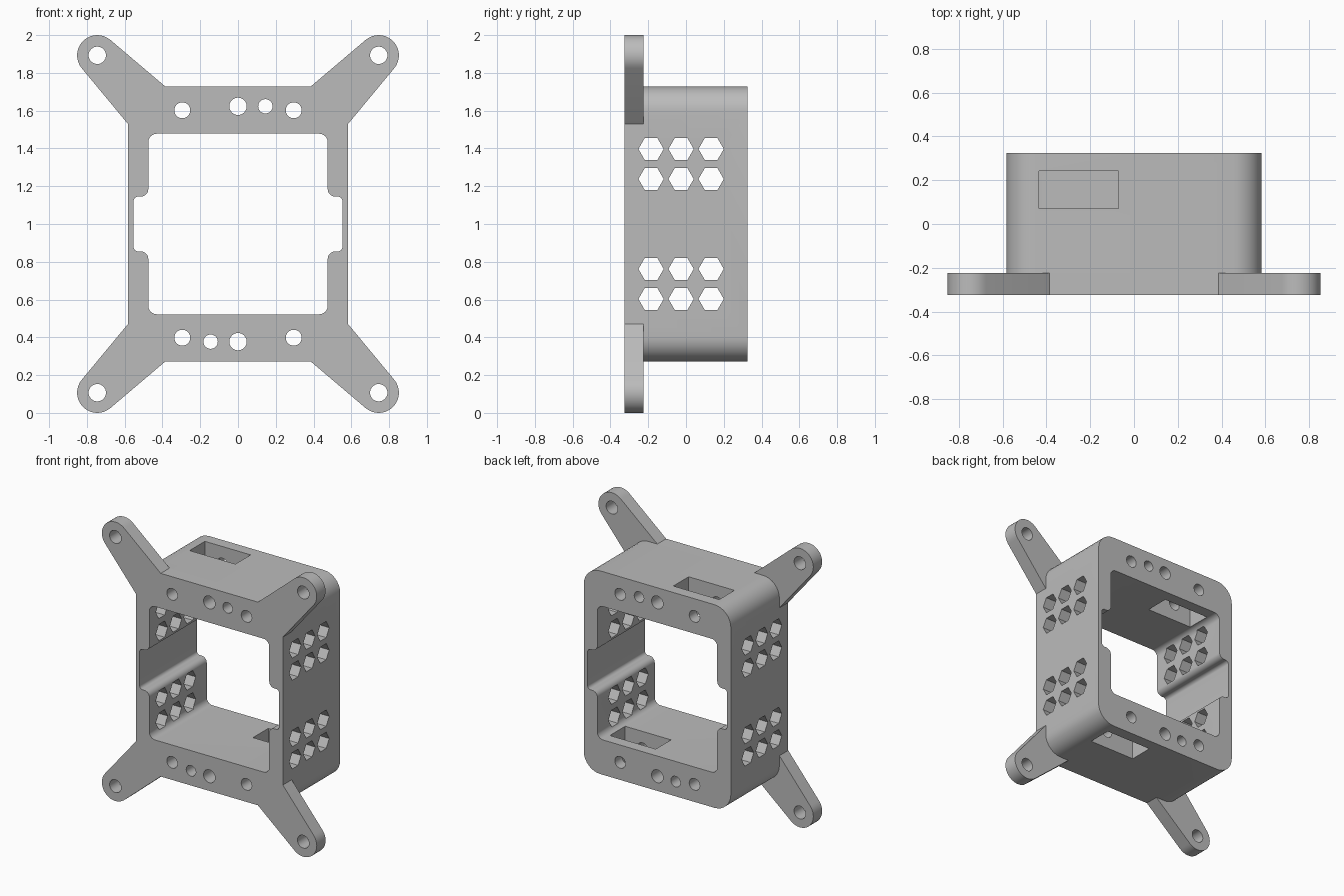
import bpy, bmesh, math
from mathutils import Vector

if "Cube" in bpy.data.objects:
    bpy.data.objects.remove(bpy.data.objects["Cube"], do_unlink=True)

MID = 1.0                       # height of the frame's centre
HALF_W, HALF_H, HALF_D = 0.583, 0.728, 0.325
PLATE_T = 0.1

grey = bpy.data.materials.new("plain grey")
grey.use_nodes = True
colour = (0.5, 0.5, 0.5, 1)
grey.diffuse_color = colour
grey.node_tree.nodes["Principled BSDF"].inputs["Base Color"].default_value = colour


def four_way(quadrant):
    """Mirror a quarter outline, listed counter-clockwise, into a closed loop."""
    flip = lambda pts, sx, sz: [(p[0] * sx, p[1] * sz, *p[2:]) for p in pts]
    return (quadrant + flip(quadrant[::-1], -1, 1)
            + flip(quadrant, -1, -1) + flip(quadrant[::-1], 1, -1))


def rounded(corners, steps=8):
    """Replace right-angled corners (x, z, radius) with arcs."""
    out = []
    for i, (x, z, r) in enumerate(corners):
        p = Vector((x, z))
        u = (Vector(corners[i - 1][:2]) - p).normalized()
        v = (Vector(corners[(i + 1) % len(corners)][:2]) - p).normalized()
        c = p + r * (u + v)
        for k in range(steps + 1):
            a = math.pi / 2 * k / steps
            out.append(tuple(c - r * (v * math.cos(a) + u * math.sin(a))))
    return out


def ring(cx, cz, r, sides):
    return [(cx + r * math.cos(math.tau * k / sides),
             cz + r * math.sin(math.tau * k / sides)) for k in range(sides)]


def box(x0, x1, z0, z1):
    return [(x0, z0), (x1, z0), (x1, z1), (x0, z1)]


def prisms(name, outlines, axis, lo, hi):
    """Extrude flat outlines along an axis into one object."""
    place = {"x": lambda a, b, d: (d, a, b + MID),
             "y": lambda a, b, d: (a, d, b + MID),
             "z": lambda a, b, d: (a, b, d + MID)}[axis]
    bm = bmesh.new()
    for pts in outlines:
        near = [bm.verts.new(place(a, b, lo)) for a, b in pts]
        far = [bm.verts.new(place(a, b, hi)) for a, b in pts]
        bm.faces.new(near)
        bm.faces.new(far[::-1])
        for i in range(len(pts)):
            bm.faces.new((near[i - 1], far[i - 1], far[i], near[i]))
    bmesh.ops.recalc_face_normals(bm, faces=bm.faces)
    mesh = bpy.data.meshes.new(name)
    bm.to_mesh(mesh)
    bm.free()
    mesh.materials.append(grey)
    obj = bpy.data.objects.new(name, mesh)
    bpy.context.collection.objects.link(obj)
    return obj


def combine(target, tool, operation):
    mod = target.modifiers.new(tool.name, "BOOLEAN")
    mod.operation, mod.solver, mod.object = operation, "EXACT", tool
    tool.hide_render = True
    bpy.context.view_layer.objects.active = target
    bpy.ops.object.modifier_apply(modifier=mod.name)
    bpy.data.objects.remove(tool, do_unlink=True)


# Deep housing with rounded corners
frame = prisms("mounting_frame", [rounded(four_way([(HALF_W, HALF_H, 0.13)]))],
               "y", -HALF_D, HALF_D)

# Front plate with four tapered arms
EAR = (0.745, 0.893)
tip = [(EAR[0] + 0.107 * math.cos(math.radians(a)),
        EAR[1] + 0.107 * math.sin(math.radians(a))) for a in range(-40, 131, 10)]
plate = four_way([(HALF_W, 0.53)] + tip + [(0.385, HALF_H)])
combine(frame, prisms("arm_plate", [plate], "y", -HALF_D, -HALF_D + PLATE_T), "UNION")

# Central window with a wide groove in each side wall
window = rounded(four_way([(0.553, 0.145, 0.025), (0.475, 0.145, 0.04),
                           (0.475, 0.478, 0.045)]))
combine(frame, prisms("window_cut", [window], "y", -1, 1), "DIFFERENCE")

# Screw holes: one per arm, and a row in the top and bottom walls
holes = [ring(x, z, 0.046, 32) for x, z in four_way([EAR])]
for s in (1, -1):
    for x, z, r in ((-0.295, 0.602, 0.042), (0, 0.623, 0.046),
                    (0.145, 0.623, 0.038), (0.295, 0.602, 0.042)):
        holes.append(ring(s * x, s * z, r, 32))
combine(frame, prisms("screw_hole_cut", holes, "y", -1, 1), "DIFFERENCE")

# Hexagonal vents through both side walls
vents = [ring(-0.026 + 0.159 * i, s * z, 0.067, 6)
         for i in (-1, 0, 1) for s in (1, -1) for z in (0.238, 0.397)]
combine(frame, prisms("vent_cut", vents, "x", -1, 1), "DIFFERENCE")

# Cable slots, on opposite sides of the top and bottom walls
for name, x0, x1, z0, z1 in (("top_slot_cut", -0.433, -0.07, 0.4, 0.9),
                             ("bottom_slot_cut", 0.07, 0.433, -0.9, -0.4)):
    combine(frame, prisms(name, [box(x0, x1, 0.07, 0.243)], "z", z0, z1), "DIFFERENCE")

# Smooth the curved walls and keep the edges crisp
bpy.ops.object.select_all(action="DESELECT")
frame.select_set(True)
bpy.context.view_layer.objects.active = frame
bpy.ops.object.shade_smooth_by_angle(angle=math.radians(30))
